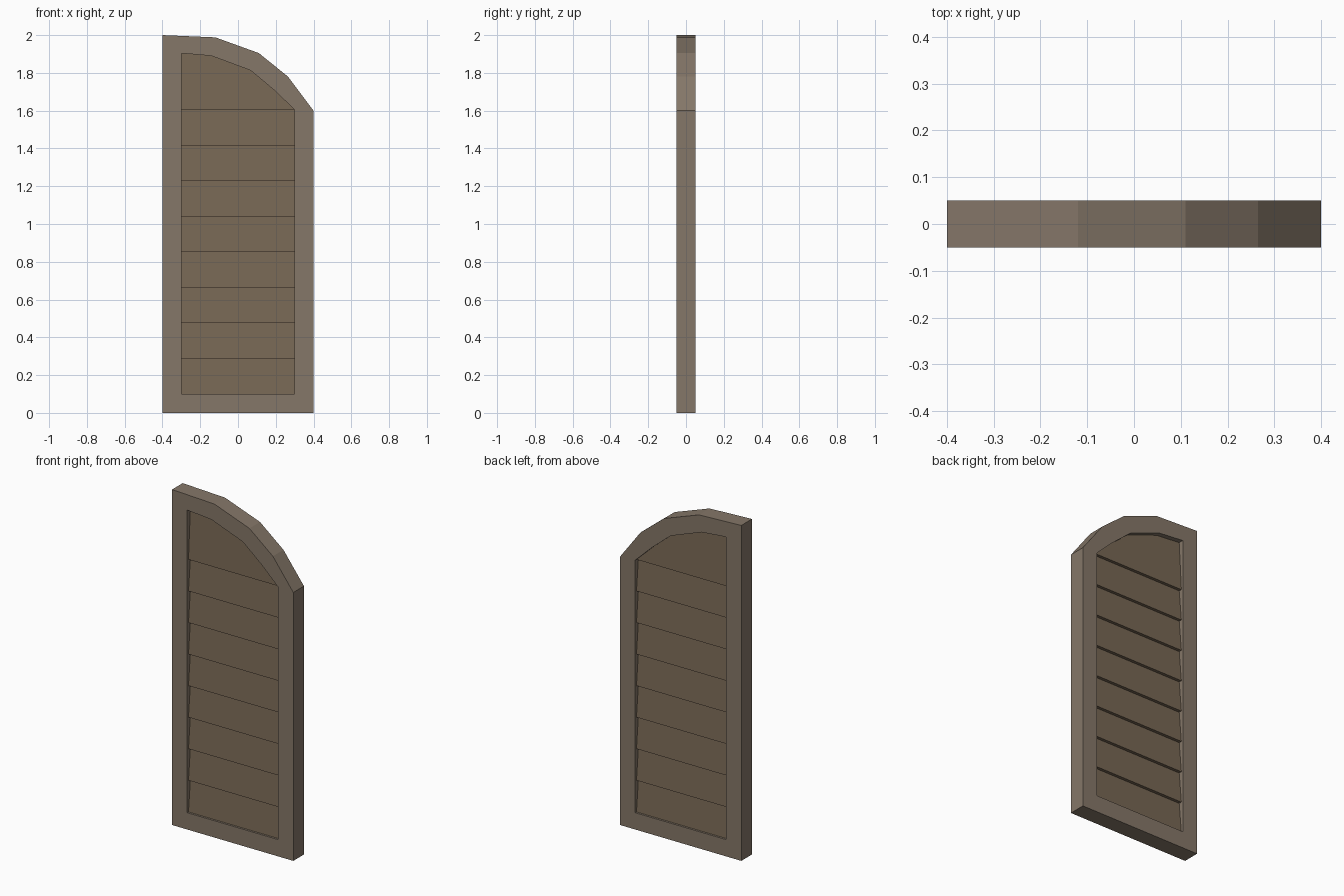
import bpy, bmesh

if "Cube" in bpy.data.objects:
    bpy.data.objects.remove(bpy.data.objects["Cube"])


def material(name, color):
    m = bpy.data.materials.new(name)
    m.diffuse_color = (*color, 1)
    m.use_nodes = True
    m.node_tree.nodes["Principled BSDF"].inputs["Base Color"].default_value = m.diffuse_color
    return m


def finish(name, bm, mat):
    bmesh.ops.recalc_face_normals(bm, faces=bm.faces)
    me = bpy.data.meshes.new(name)
    bm.to_mesh(me)
    bm.free()
    me.materials.append(mat)
    ob = bpy.data.objects.new(name, me)
    bpy.context.collection.objects.link(ob)
    return ob


frame_mat = material("frame_wood", (0.235, 0.185, 0.14))
slat_mat = material("slat_wood", (0.185, 0.135, 0.088))

# Frame: outer and inner outlines with matching corners, bridged into a ring
outer = [(-0.4, 0), (0.4, 0), (0.4, 1.6), (0.265, 1.78), (0.11, 1.905), (-0.12, 1.988), (-0.4, 2)]
inner = [(-0.3, 0.1), (0.3, 0.1), (0.3, 1.605), (0.19, 1.71), (0.067, 1.813), (-0.14, 1.89), (-0.3, 1.904)]
bm = bmesh.new()
rings = [[bm.verts.new((x, y, z)) for x, z in pts]
         for pts, y in ((outer, -0.05), (outer, 0.05), (inner, 0.05), (inner, -0.05))]
n = len(outer)
for k in range(4):
    a, b = rings[k], rings[(k + 1) % 4]
    for i in range(n):
        j = (i + 1) % n
        bm.faces.new((a[i], a[j], b[j], b[i]))
finish("frame", bm, frame_mat)


# Slats: outlines given thickness that tapers from a wide foot to a thin top
FOOT, TOP = 0.038, 0.02


def slat(name, outline):
    lo = min(z for _, z in outline)
    hi = max(z for _, z in outline)
    bm = bmesh.new()
    sides = []
    for s in (-1, 1):
        sides.append([bm.verts.new((x, s * (FOOT + (TOP - FOOT) * (z - lo) / (hi - lo)), z))
                      for x, z in outline])
    f, b = sides
    bm.faces.new(f)
    bm.faces.new(b[::-1])
    for i in range(len(f)):
        j = (i + 1) % len(f)
        bm.faces.new((f[i], f[j], b[j], b[i]))
    finish(name, bm, slat_mat)


COUNT = 8
step = (1.605 - 0.1) / COUNT
for i in range(COUNT):
    z0 = 0.1 + i * step
    slat(f"slat_{i + 1}", [(-0.3, z0), (0.3, z0), (0.3, z0 + step), (-0.3, z0 + step)])

# Arched panel filling the top of the opening
slat("top_panel", [(-0.3, 1.605)] + inner[2:])
